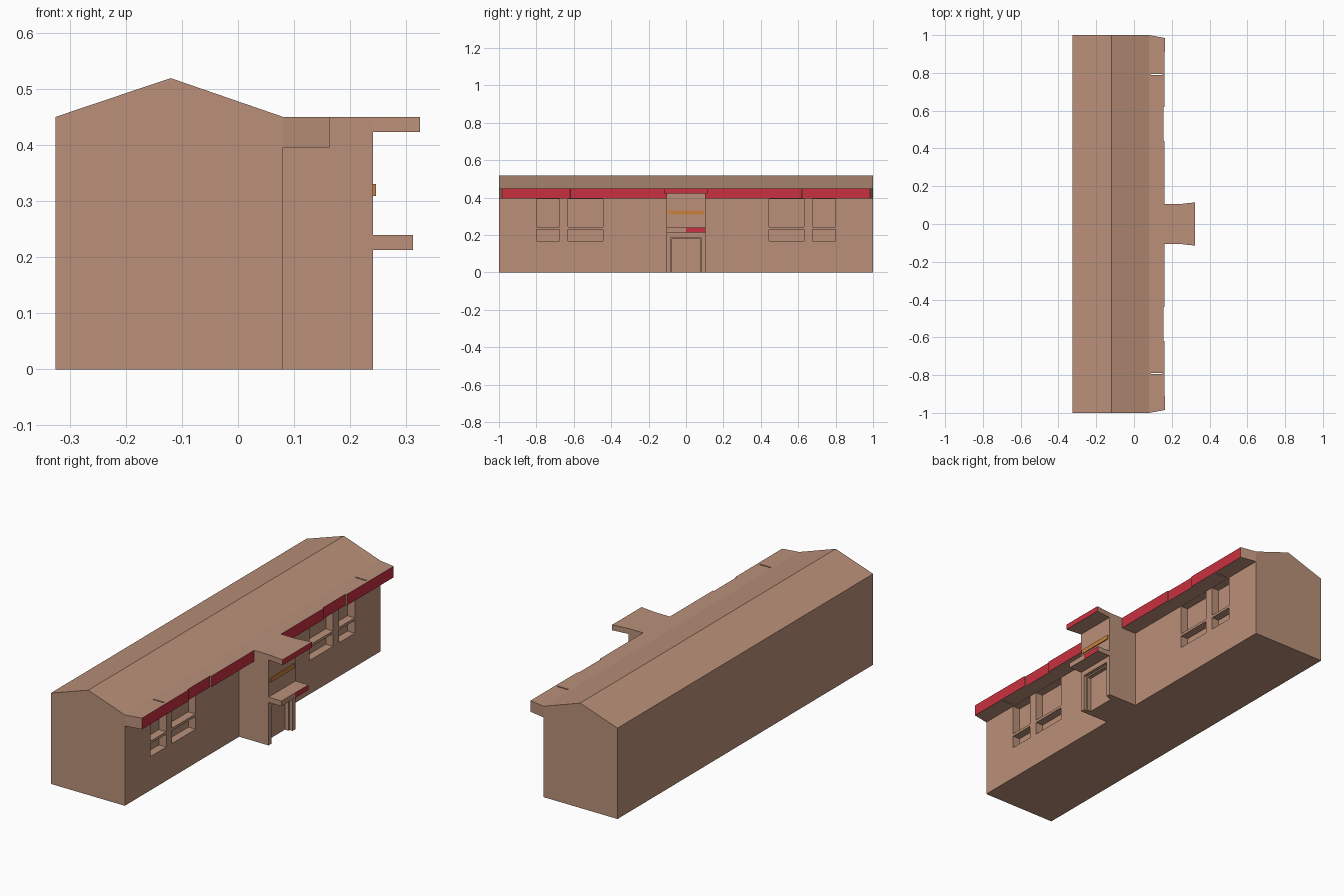
import bpy, bmesh

if "Cube" in bpy.data.objects:
    bpy.data.objects.remove(bpy.data.objects["Cube"])


def material(name, rgb):
    m = bpy.data.materials.new(name)
    m.diffuse_color = (*rgb, 1)
    m.use_nodes = True
    m.node_tree.nodes["Principled BSDF"].inputs["Base Color"].default_value = m.diffuse_color
    return m


BROWN = material("brown_wall", (0.49, 0.28, 0.19))
RED = material("red_fascia", (0.58, 0.03, 0.05))
ORANGE = material("orange_sign", (0.6, 0.22, 0.05))


def prism(name, outline, axis, lo, hi, mats=(BROWN,)):
    """Extrude a closed outline along y or z; a second material goes on +x faces."""
    bm = bmesh.new()

    def place(p, t):
        return (p[0], t, p[1]) if axis == "y" else (p[0], p[1], t)

    a = [bm.verts.new(place(p, lo)) for p in outline]
    b = [bm.verts.new(place(p, hi)) for p in outline]
    n = len(outline)
    bm.faces.new(a)
    bm.faces.new(b)
    for i in range(n):
        j = (i + 1) % n
        bm.faces.new((a[i], a[j], b[j], b[i]))
    bmesh.ops.recalc_face_normals(bm, faces=bm.faces)
    for f in bm.faces:
        f.material_index = 1 if len(mats) > 1 and f.normal.x > 0.8 else 0
    me = bpy.data.meshes.new(name)
    bm.to_mesh(me)
    bm.free()
    for m in mats:
        me.materials.append(m)
    ob = bpy.data.objects.new(name, me)
    bpy.context.collection.objects.link(ob)
    return ob


def box(name, x, y, z, mats=(BROWN,)):
    return prism(name, [(x[0], y[0]), (x[1], y[0]), (x[1], y[1]), (x[0], y[1])],
                 "z", z[0], z[1], mats)


def cut(target, x, y, z):
    c = box("cutter", x, y, z)
    c.hide_render = True
    m = target.modifiers.new("cut", "BOOLEAN")
    m.object, m.operation, m.solver = c, "DIFFERENCE", "EXACT"
    bpy.context.view_layer.objects.active = target
    bpy.ops.object.modifier_apply(modifier=m.name)
    bpy.data.objects.remove(c)


# long gabled hall
hall = prism("hall", [(-0.325, 0), (0.08, 0), (0.08, 0.45), (-0.12, 0.519), (-0.325, 0.45)],
             "y", -1, 1)

# recessed windows, each an upper and lower pane split by a rail
for s in (-1, 1):
    for y0, y1 in ((0.445, 0.63), (0.675, 0.8)):
        ys = sorted((s * y0, s * y1))
        for zs in ((0.167, 0.23), (0.243, 0.394)):
            cut(hall, (0.04, 0.12), ys, zs)

# eaves with red fascia, one each side of the porch
for s, side in ((-1, "left"), (1, "right")):
    edge = [(0.08, 0.1), (0.162, 0.1), (0.162, 0.44), (0.156, 0.442), (0.156, 0.618),
            (0.162, 0.62), (0.163, 0.985), (0.08, 1.0)]
    eave = prism(side + "_eave", [(x, s * y) for x, y in edge], "z", 0.395, 0.45, (BROWN, RED))
    cut(eave, (0.09, 0.15), sorted((s * 0.788, s * 0.794)), (0.3, 0.5))

# entrance porch with stepped door recess
porch = box("porch", (0.08, 0.241), (-0.105, 0.105), (0, 0.45))
cut(porch, (0.225, 0.3), (-0.083, 0.083), (-0.1, 0.187))
cut(porch, (0.205, 0.3), (-0.075, 0.075), (-0.1, 0.18))

# porch roof canopy, flaring outward, and door canopy
prism("porch_canopy", [(0.241, -0.105), (0.324, -0.115), (0.324, 0.115), (0.241, 0.105)],
      "z", 0.423, 0.45, (BROWN, RED))
box("door_canopy", (0.241, 0.312), (-0.105, 0), (0.213, 0.239))
box("door_canopy_red_end", (0.241, 0.312), (0, 0.105), (0.213, 0.239), (BROWN, RED))

# plain sign plate
box("sign_plate", (0.241, 0.246), (-0.095, 0.095), (0.309, 0.33), (ORANGE,))
